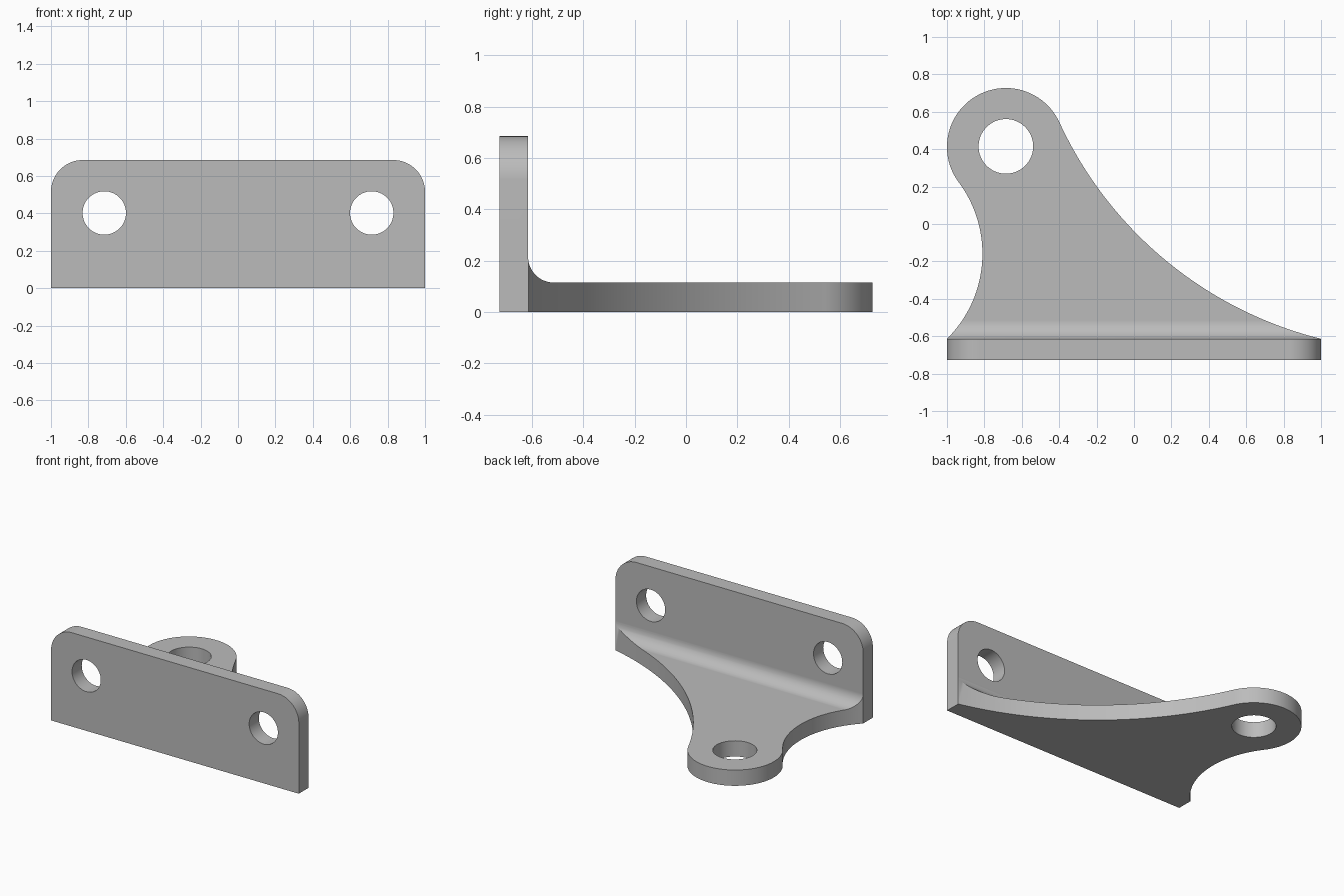
import bpy, bmesh
from math import pi, sin, cos, acos, atan2, hypot, radians

old = bpy.data.objects.get("Cube")
if old:
    bpy.data.objects.remove(old, do_unlink=True)

# Main dimensions
BACK, FACE = -0.727, -0.615       # wall faces in y
HEIGHT, CORNER = 0.685, 0.17      # wall height and corner radius
THICK, FILLET = 0.115, 0.1        # shelf thickness and inner fillet
BOSS_X, BOSS_Y, BOSS_R = -0.685, 0.412, 0.315
ROOT = FACE + 0.001               # y where the shelf edges meet the wall


def arc(cx, cy, r, a, b, n):
    return [(cx + r * cos(a + (b - a) * i / n), cy + r * sin(a + (b - a) * i / n))
            for i in range(n + 1)]


def prism(name, points, axis, lo, hi):
    """Extrude a 2D outline along the given axis."""
    place = {"x": lambda u, v, w: (w, u, v),
             "y": lambda u, v, w: (u, w, v),
             "z": lambda u, v, w: (u, v, w)}[axis]
    bm = bmesh.new()
    face = bm.faces.new([bm.verts.new(place(u, v, lo)) for u, v in points])
    top = bmesh.ops.extrude_face_region(bm, geom=[face])["geom"]
    shift = place(0, 0, hi - lo)
    bmesh.ops.translate(bm, vec=shift,
                        verts=[g for g in top if isinstance(g, bmesh.types.BMVert)])
    bmesh.ops.recalc_face_normals(bm, faces=bm.faces)
    mesh = bpy.data.meshes.new(name)
    bm.to_mesh(mesh)
    bm.free()
    obj = bpy.data.objects.new(name, mesh)
    bpy.context.collection.objects.link(obj)
    return obj


def cut(target, cutter, operation):
    cutter.hide_render = True
    mod = target.modifiers.new("cut", "BOOLEAN")
    mod.operation, mod.solver, mod.object = operation, "EXACT", cutter
    bpy.context.view_layer.objects.active = target
    bpy.ops.object.modifier_apply(modifier=mod.name)
    bpy.data.objects.remove(cutter, do_unlink=True)


def flank(end_x, r, side):
    """Concave arc from the wall end to its tangent point on the boss."""
    dx, dy = end_x - BOSS_X, ROOT - BOSS_Y
    s, d = BOSS_R + r, hypot(dx, dy)
    a = atan2(dy, dx) + side * acos((s * s + d * d - r * r) / (2 * s * d))
    cx, cy = BOSS_X + s * cos(a), BOSS_Y + s * sin(a)
    start = atan2(ROOT - cy, end_x - cx)
    sweep = (a + pi - start + pi) % (2 * pi) - pi
    return a, arc(cx, cy, r, start, start + sweep, 40)


# Bracket body: L section with a filleted inner corner
section = [(BACK, 0), (1, 0), (1, THICK)]
section += arc(FACE + FILLET, THICK + FILLET, FILLET, 1.5 * pi, pi, 16)
section += [(FACE, HEIGHT + 0.1), (BACK, HEIGHT + 0.1)]
bracket = prism("bracket", section, "x", -1.1, 1.1)

# Wall outline with rounded upper corners
wall = [(-1, -0.2), (1, -0.2)]
wall += arc(1 - CORNER, HEIGHT - CORNER, CORNER, 0, pi / 2, 20)
wall += arc(CORNER - 1, HEIGHT - CORNER, CORNER, pi / 2, pi, 20)
cut(bracket, prism("wall_outline", wall, "y", -1, 1.2), "INTERSECT")

# Shelf outline: two concave flanks running into the round boss
right_angle, right_arc = flank(1, 2.1, 1)
left_angle, left_arc = flank(-1, 0.64, -1)
shelf = [(1.1, -0.9), (1.1, ROOT)] + right_arc
shelf += arc(BOSS_X, BOSS_Y, BOSS_R, right_angle, left_angle % (2 * pi), 60)[1:-1]
shelf += left_arc[::-1] + [(-1.1, ROOT), (-1.1, -0.9)]
cut(bracket, prism("shelf_outline", shelf, "z", -0.3, 1), "INTERSECT")

# Bolt holes in the wall and the boss
for x in (-0.715, 0.715):
    hole = arc(x, 0.402, 0.116, 0, 2 * pi, 64)[:-1]
    cut(bracket, prism("wall_hole", hole, "y", -0.9, -0.55), "DIFFERENCE")
hole = arc(BOSS_X, BOSS_Y + 0.003, 0.146, 0, 2 * pi, 64)[:-1]
cut(bracket, prism("boss_hole", hole, "z", -0.1, 0.3), "DIFFERENCE")

# Plain grey metal
grey = bpy.data.materials.new("grey_metal")
grey.use_nodes = True
colour = (0.5, 0.5, 0.5, 1)
grey.diffuse_color = colour
grey.node_tree.nodes["Principled BSDF"].inputs["Base Color"].default_value = colour
bracket.data.materials.clear()
bracket.data.materials.append(grey)
for poly in bracket.data.polygons:
    poly.material_index = 0

# Smooth curves, crisp edges
bpy.ops.object.select_all(action="DESELECT")
bracket.select_set(True)
bpy.context.view_layer.objects.active = bracket
bpy.ops.object.shade_smooth_by_angle(angle=radians(25))
normals = bracket.modifiers.new("flat_faces", "WEIGHTED_NORMAL")
normals.keep_sharp = True
